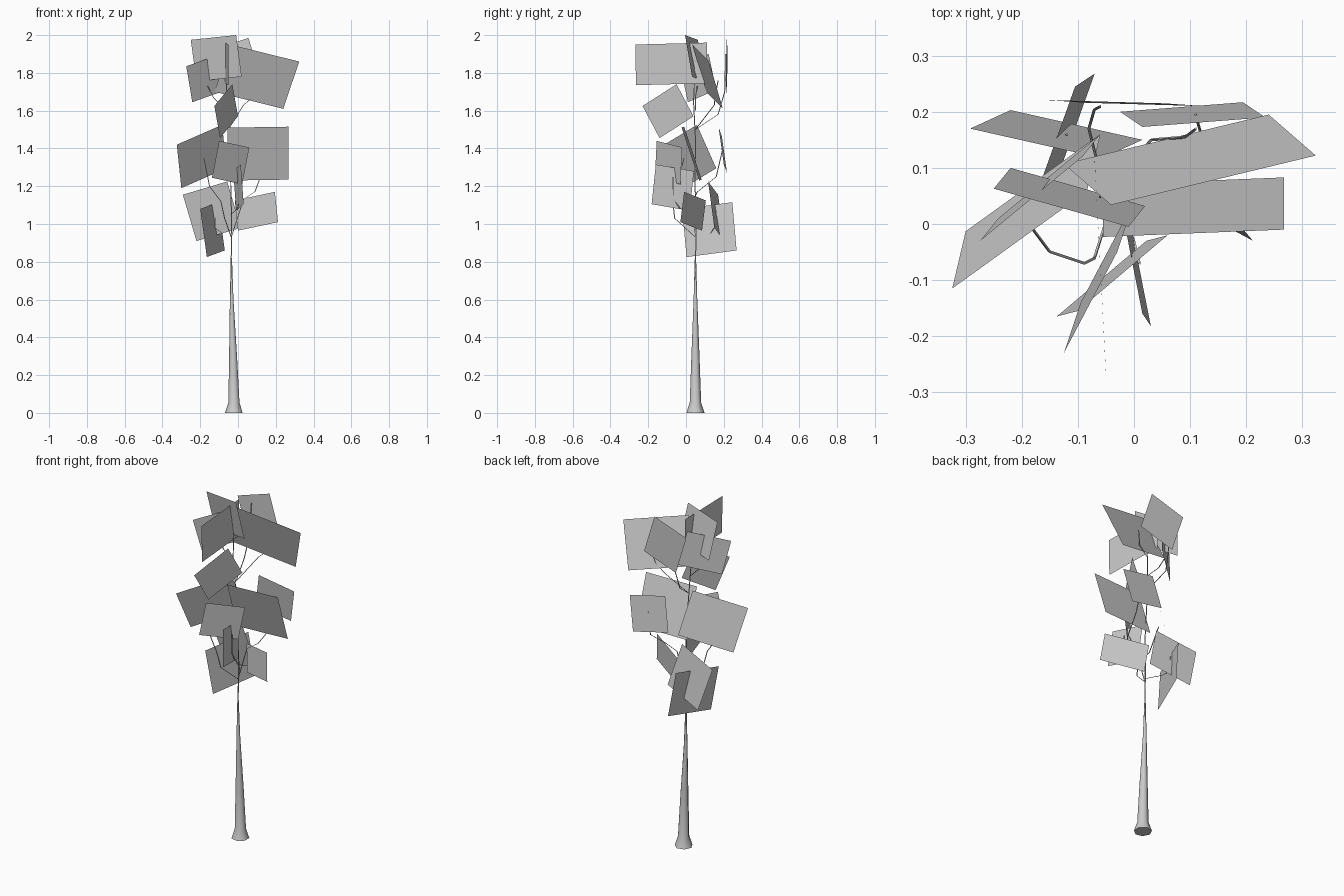
import bpy
import math
from mathutils import Vector


def mesh_object(name, verts, faces):
    mesh = bpy.data.meshes.new(name)
    mesh.from_pydata(verts, [], faces)
    mesh.update()
    obj = bpy.data.objects.new(name, mesh)
    bpy.context.collection.objects.link(obj)
    return obj


def tube(name, rings, sides):
    """Loft horizontal rings given as (x, y, z, radius)."""
    verts, faces = [], []
    for x, y, z, r in rings:
        for i in range(sides):
            a = 2 * math.pi * (i + 0.5) / sides
            verts.append((x + r * math.cos(a), y + r * math.sin(a), z))
    for k in range(len(rings) - 1):
        for i in range(sides):
            j = (i + 1) % sides
            faces.append((k * sides + i, k * sides + j,
                          (k + 1) * sides + j, (k + 1) * sides + i))
    faces.append(tuple(reversed(range(sides))))
    faces.append(tuple(range(len(verts) - sides, len(verts))))
    obj = mesh_object(name, verts, faces)
    bpy.ops.object.select_all(action='DESELECT')
    obj.select_set(True)
    bpy.context.view_layer.objects.active = obj
    bpy.ops.object.shade_smooth_by_angle(angle=math.radians(65))
    return obj


def leaf_card(name, a, b, c):
    """Flat foliage panel from three consecutive corners."""
    a, b, c = Vector(a), Vector(b), Vector(c)
    return mesh_object(name, [a, b, c, a + c - b], [(0, 1, 2, 3)])


# Trunk with flared foot, tapering to a thin leader
tube("trunk", [(-0.02, 0.05, 0, 0.049), (-0.02, 0.05, 0.055, 0.031),
               (-0.025, 0.05, 0.3, 0.022), (-0.033, 0.05, 0.6, 0.010),
               (-0.035, 0.05, 0.82, 0.0035)], 7)
tube("leader", [(-0.035, 0.05, 0.82, 0.0035), (-0.033, 0.055, 1.0, 0.004),
                (-0.037, 0.048, 1.2, 0.003), (-0.05, 0.05, 1.45, 0.003),
                (-0.06, 0.04, 1.65, 0.003), (-0.06, 0.05, 1.86, 0.002)], 3)

# Twigs
twigs = [
    [(-0.035, 0.05, 0.93), (-0.07, -0.06, 1.03), (-0.09, -0.07, 1.12),
     (-0.15, -0.05, 1.2), (-0.18, -0.01, 1.35)],
    [(-0.035, 0.05, 0.93), (0.03, 0.04, 1.13), (0.09, 0.06, 1.17),
     (0.12, 0.16, 1.25), (0.11, 0.195, 1.4)],
    [(-0.035, 0.05, 0.95), (-0.08, 0.13, 0.95), (-0.12, 0.15, 0.98), (-0.12, 0.16, 1.07)],
    [(-0.04, 0.05, 1.05), (0.0, -0.03, 1.08), (0.01, -0.07, 1.14), (0.01, -0.07, 1.25)],
    [(-0.05, 0.05, 1.5), (0.03, 0.15, 1.63), (0.09, 0.155, 1.68), (0.11, 0.17, 1.76)],
    [(-0.05, 0.05, 1.5), (-0.08, 0.17, 1.58), (-0.07, 0.205, 1.7), (-0.06, 0.21, 1.9)],
    [(-0.06, 0.05, 1.6), (-0.13, 0.05, 1.67), (-0.16, 0.06, 1.73)],
]
for n, path in enumerate(twigs):
    tube(f"twig_{n + 1}", [(*p, 0.003) for p in path], 3)

# Foliage cards, top to bottom
cards = [
    ((-0.25, 0.063, 1.975), (-0.01, -0.005, 2.0), (0.02, 0.032, 1.78)),
    ((0.324, 0.122, 1.86), (0.24, 0.195, 1.61), (-0.125, 0.107, 1.70)),
    ((-0.274, -0.03, 1.835), (-0.242, 0.01, 1.645), (-0.06, 0.16, 1.71)),
    ((0.055, 0.215, 1.985), (0.127, 0.21, 1.76), (-0.085, 0.216, 1.69)),
    ((-0.05, -0.268, 1.95), (-0.07, 0.11, 1.96), (-0.07, 0.113, 1.745)),
    ((-0.03, -0.05, 1.74), (0.0, 0.04, 1.57), (-0.095, -0.14, 1.455)),
    ((-0.324, -0.115, 1.42), (-0.30, -0.013, 1.19), (-0.06, 0.16, 1.295)),
    ((0.267, -0.01, 1.515), (0.267, 0.083, 1.235), (-0.055, 0.07, 1.23)),
    ((0.06, -0.02, 1.405), (-0.10, -0.155, 1.44), (-0.138, -0.165, 1.245)),
    ((0.015, -0.16, 1.315), (0.03, -0.182, 1.105), (-0.01, 0.02, 1.07)),
    ((0.195, -0.01, 1.17), (0.212, -0.03, 1.01), (0.0, 0.085, 0.965)),
    ((-0.292, 0.17, 1.155), (-0.22, 0.203, 0.91), (0.015, 0.15, 0.98)),
    ((-0.07, 0.268, 0.86), (-0.105, 0.245, 1.115), (-0.20, -0.02, 1.08)),
    ((0.015, 0.173, 1.51), (0.234, 0.19, 1.465), (0.194, 0.217, 1.27)),
]
for n, corners in enumerate(cards):
    leaf_card(f"leaf_card_{n + 1}", *corners)
